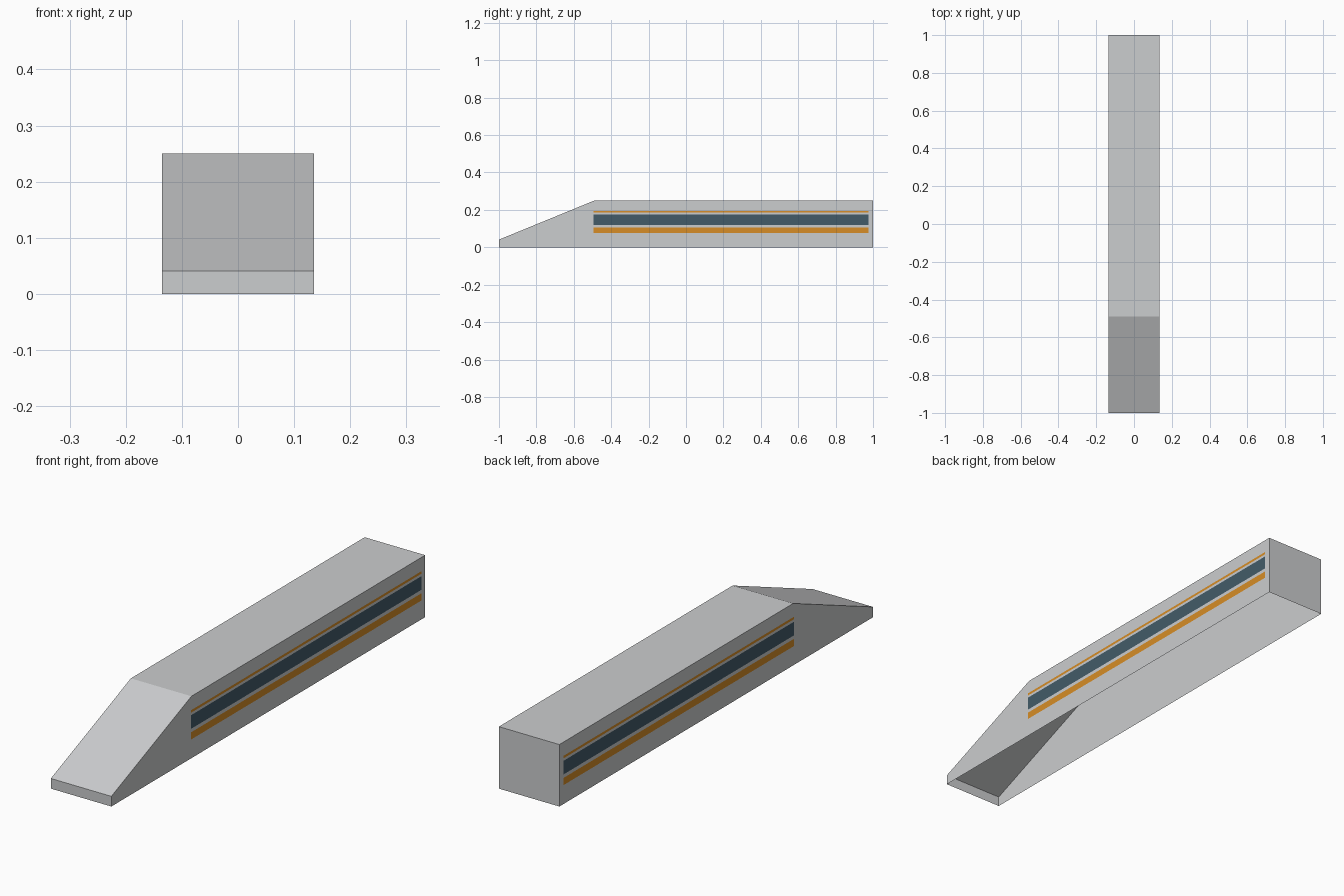
import bpy
import bmesh

if "Cube" in bpy.data.objects:
    bpy.data.objects.remove(bpy.data.objects["Cube"], do_unlink=True)

HALF_W = 0.135
SLOPE_Y = -0.49


def material(name, rgb):
    mat = bpy.data.materials.new(name)
    mat.use_nodes = True
    color = (*rgb, 1.0)
    mat.diffuse_color = color
    mat.node_tree.nodes["Principled BSDF"].inputs["Base Color"].default_value = color
    return mat


def mesh_object(name, bm, mat):
    mesh = bpy.data.meshes.new(name)
    bm.to_mesh(mesh)
    bm.free()
    mesh.materials.append(mat)
    obj = bpy.data.objects.new(name, mesh)
    bpy.context.collection.objects.link(obj)
    return obj


silver = material("silver grey", (0.60, 0.61, 0.62))
orange = material("orange", (0.68, 0.27, 0.02))
window_blue = material("dark window blue", (0.055, 0.105, 0.14))

# Body shell: side profile extruded across the width, open underneath
profile = [(-1, 0), (-1, 0.041), (SLOPE_Y, 0.25), (1, 0.25), (1, 0)]
bm = bmesh.new()
right = [bm.verts.new((-HALF_W, y, z)) for y, z in profile]
left = [bm.verts.new((HALF_W, y, z)) for y, z in profile]
bm.faces.new(right)
bm.faces.new(left)
for i in range(len(profile) - 1):
    bm.faces.new((right[i], right[i + 1], left[i + 1], left[i]))
bmesh.ops.recalc_face_normals(bm, faces=bm.faces)
mesh_object("body_shell", bm, silver)


# Side bands: thin plates just outside both walls
def side_band(name, side, z0, z1, mat):
    x = side * (HALF_W + 0.001)
    corners = [(SLOPE_Y - 0.004, z0), (SLOPE_Y - 0.004, z1), (0.975, z1), (0.975, z0)]
    if side > 0:
        corners.reverse()
    bm = bmesh.new()
    bm.faces.new([bm.verts.new((x, y, z)) for y, z in corners])
    bm.normal_update()
    mesh_object(name, bm, mat)


for label, side in (("left", 1), ("right", -1)):
    side_band(label + "_lower_stripe", side, 0.077, 0.106, orange)
    side_band(label + "_window_band", side, 0.12, 0.175, window_blue)
    side_band(label + "_upper_stripe", side, 0.185, 0.195, orange)
